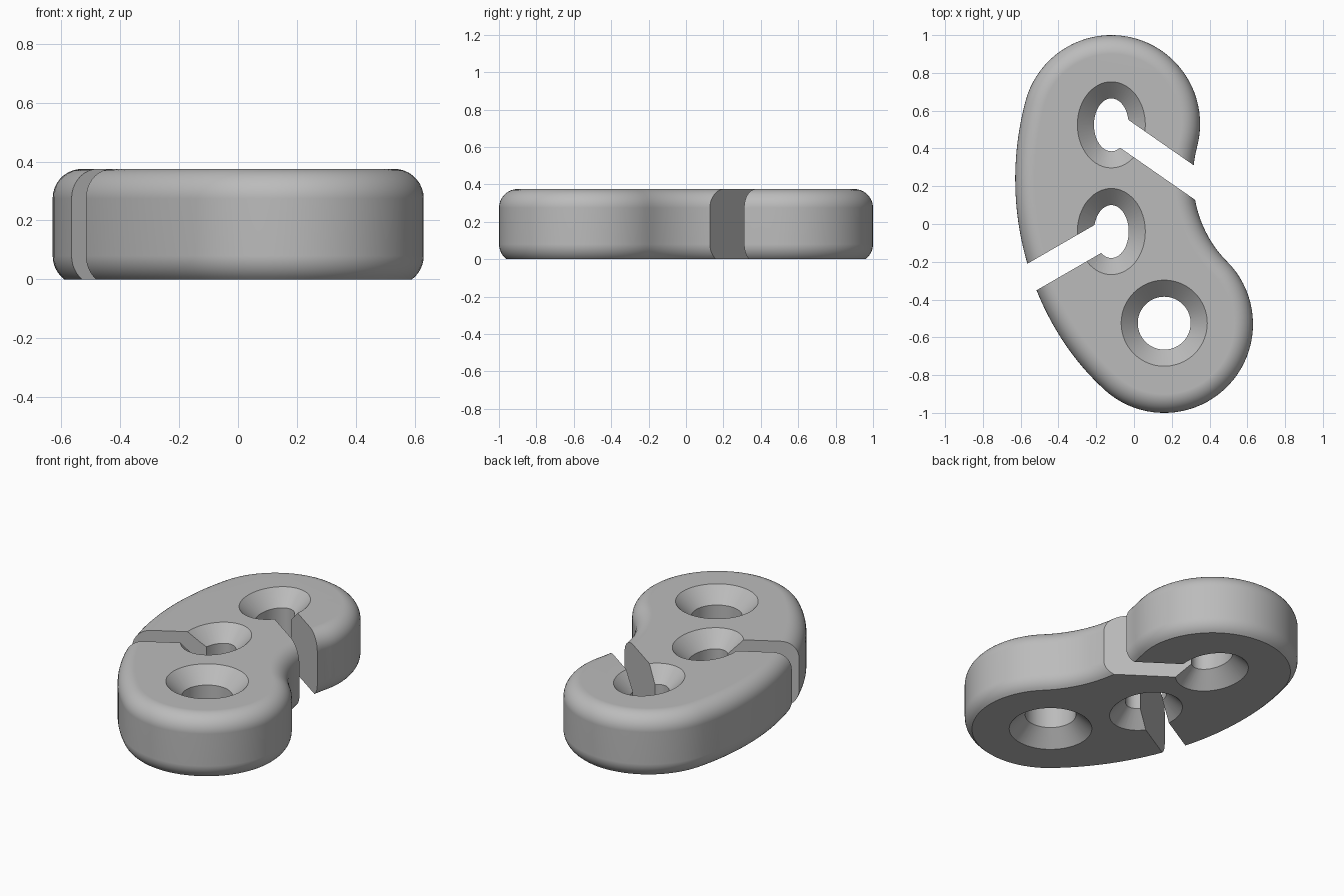
import bpy, bmesh, math
from mathutils import Vector

cube = bpy.data.objects.get("Cube")
if cube:
    bpy.data.objects.remove(cube, do_unlink=True)

HEIGHT = 0.375
FILLET = 0.1
BOTTOM_CENTRE = 0.08      # fillet centre height, so the underside is slightly truncated
SINK = 0.088              # countersink depth and width

grey = bpy.data.materials.new("plain grey")
grey.use_nodes = True
grey.diffuse_color = (0.5, 0.5, 0.5, 1)
grey.node_tree.nodes["Principled BSDF"].inputs["Base Color"].default_value = (0.5, 0.5, 0.5, 1)


def arc(cx, cy, r, start, end, n):
    angles = [math.radians(start + (end - start) * i / n) for i in range(n)]
    return [Vector((cx + r * math.cos(a), cy + r * math.sin(a))) for a in angles]


def bezier(a, b, c, d, n):
    pts = []
    for i in range(n):
        t = i / n
        s = 1 - t
        pts.append(Vector(a) * s**3 + Vector(b) * 3 * s * s * t
                   + Vector(c) * 3 * s * t * t + Vector(d) * t**3)
    return pts


def loft(name, rings):
    """Closed solid through stacked rings of points."""
    bm = bmesh.new()
    loops = [[bm.verts.new(p) for p in ring] for ring in rings]
    n = len(loops[0])
    for low, high in zip(loops, loops[1:]):
        for i in range(n):
            j = (i + 1) % n
            bm.faces.new((low[i], low[j], high[j], high[i]))
    bm.faces.new(loops[0][::-1])
    bm.faces.new(loops[-1])
    bmesh.ops.recalc_face_normals(bm, faces=bm.faces)
    mesh = bpy.data.meshes.new(name)
    bm.to_mesh(mesh)
    bm.free()
    mesh.materials.append(grey)
    obj = bpy.data.objects.new(name, mesh)
    bpy.context.collection.objects.link(obj)
    return obj


# Body: two round lobes joined by a bulging side and a waisted side
outline = (arc(-0.12, 0.53, 0.47, -15, 165, 40)
           + bezier((-0.574, 0.652), (-0.735, 0.053), (-0.526, -0.545), (-0.154, -0.879), 36)
           + arc(0.16, -0.53, 0.47, 228, 405, 40)
           + bezier((0.492, -0.198), (0.336, -0.042), (0.277, 0.195), (0.334, 0.408), 20))
count = len(outline)
inward = []
for i in range(count):
    t = (outline[(i + 1) % count] - outline[i - 1]).normalized()
    inward.append(Vector((-t.y, t.x)))

# Edge profile as (inset, height): truncated fillet below, full fillet above
profile = []
low_angle = math.asin(BOTTOM_CENTRE / FILLET)
for i in range(7):
    a = -low_angle * (1 - i / 6)
    profile.append((FILLET * (1 - math.cos(a)), BOTTOM_CENTRE + FILLET * math.sin(a)))
for i in range(10):
    a = math.pi / 2 * i / 9
    profile.append((FILLET * (1 - math.cos(a)), HEIGHT - FILLET + FILLET * math.sin(a)))
body = loft("link_plate", [[(*(p + n * inset), z) for p, n in zip(outline, inward)]
                           for inset, z in profile])


def hole_cutter(name, x, y, rx, ry):
    """Through hole flared at both faces."""
    over = 0.02
    rings = []
    for z, flare in ((-over, SINK + over), (SINK, 0), (HEIGHT - SINK, 0), (HEIGHT + over, SINK + over)):
        rings.append([(x + (rx + flare) * p.x, y + (ry + flare) * p.y, z)
                      for p in arc(0, 0, 1, 0, 360, 64)])
    return loft(name, rings)


def slot_cutter(name, x, y, degrees):
    """Straight slot running outward from a hole centre."""
    a = math.radians(degrees)
    along = Vector((math.cos(a), math.sin(a)))
    side = Vector((-along.y, along.x)) * 0.073
    start = Vector((x, y))
    end = start + along
    corners = [start - side, end - side, end + side, start + side]
    return loft(name, [[(*c, z) for c in corners] for z in (-0.1, HEIGHT + 0.1)])


cutters = [
    hole_cutter("upper_hole", -0.12, 0.525, 0.092, 0.14),
    hole_cutter("middle_hole", -0.12, -0.04, 0.092, 0.14),
    hole_cutter("lower_hole", 0.16, -0.525, 0.14, 0.14),
    slot_cutter("upper_slot", -0.12, 0.525, -34.8),
    slot_cutter("middle_slot", -0.12, -0.038, 210),
]

# Cut the holes and slots
bpy.ops.object.select_all(action='DESELECT')
bpy.context.view_layer.objects.active = body
body.select_set(True)
for cutter in cutters:
    cutter.hide_render = True
    mod = body.modifiers.new(cutter.name, 'BOOLEAN')
    mod.operation = 'DIFFERENCE'
    mod.solver = 'EXACT'
    mod.object = cutter
    bpy.ops.object.modifier_apply(modifier=mod.name)
    bpy.data.objects.remove(cutter, do_unlink=True)

# Smooth fillets with crisp cut edges and flat faces
bpy.ops.object.shade_smooth_by_angle(angle=math.radians(30))
weighted = body.modifiers.new("face_weighting", 'WEIGHTED_NORMAL')
weighted.keep_sharp = True
